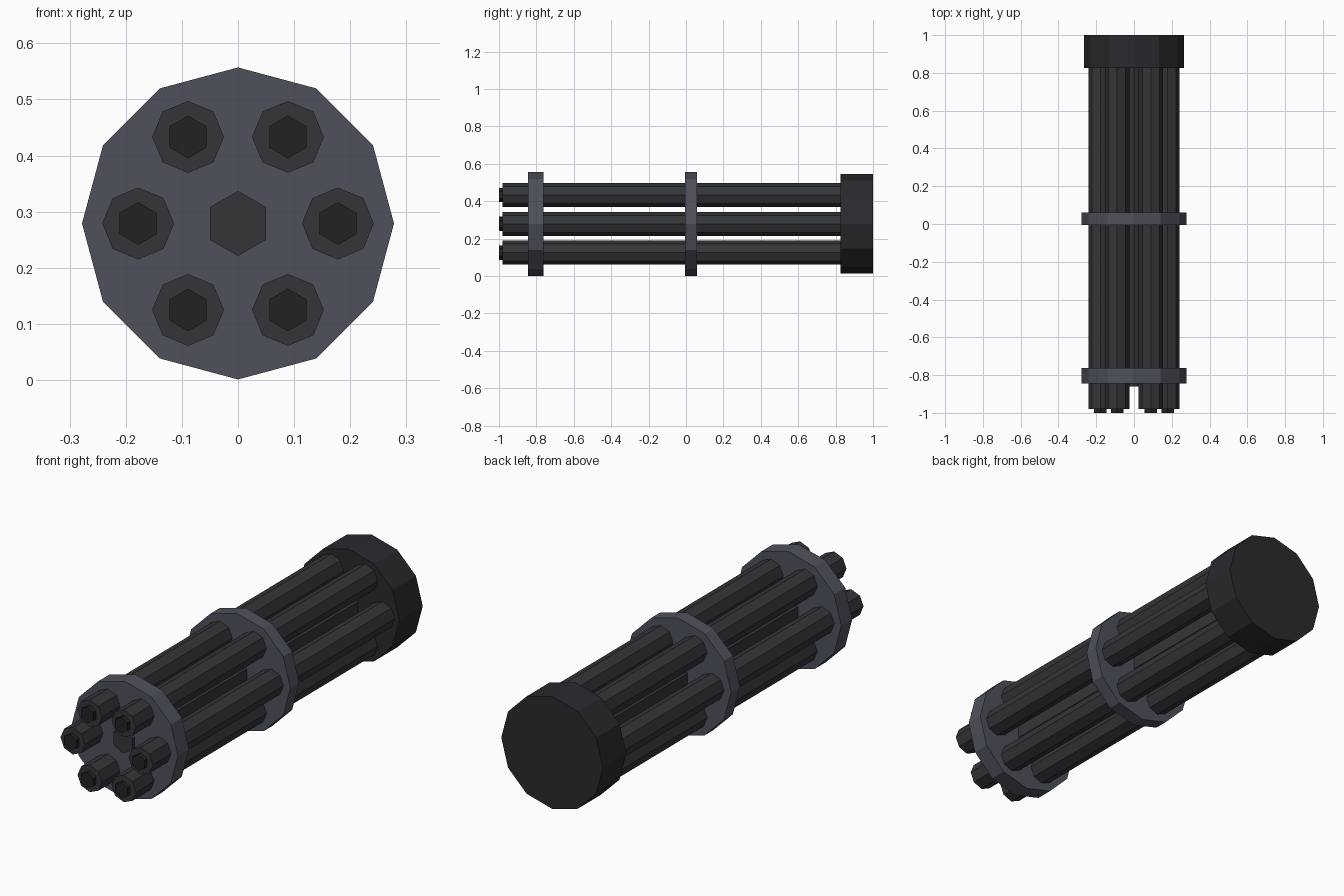
import bpy
import math

if "Cube" in bpy.data.objects:
    bpy.data.objects.remove(bpy.data.objects["Cube"])

CZ = 0.279  # height of the main axis


def material(name, r, g, b):
    m = bpy.data.materials.new(name)
    m.diffuse_color = (r, g, b, 1)
    m.use_nodes = True
    m.node_tree.nodes["Principled BSDF"].inputs["Base Color"].default_value = m.diffuse_color
    return m


STEEL = material("steel", 0.075, 0.083, 0.105)
GUNMETAL = material("gunmetal", 0.033, 0.036, 0.039)
DARK = material("dark_metal", 0.022, 0.023, 0.027)
BORE = material("bore_black", 0.016, 0.015, 0.018)


def prism(name, sides, radius, y0, y1, mat, x=0.0, z=CZ, turn=0.0):
    """Flat-sided cylinder along y; turn rotates its corners about y."""
    bpy.ops.mesh.primitive_cylinder_add(
        vertices=sides, radius=radius, depth=y1 - y0,
        location=(x, (y0 + y1) / 2, z), rotation=(math.pi / 2, turn, 0))
    ob = bpy.context.object
    ob.name = name
    ob.rotation_euler = (math.pi / 2, 0, 0)
    ob.data.materials.append(mat)
    return ob


# Clamp discs and rear housing
prism("front_disc", 12, 0.278, -0.845, -0.763, STEEL)
prism("middle_disc", 12, 0.278, -0.006, 0.06, STEEL)
prism("rear_housing", 12, 0.266, 0.826, 1.0, DARK)

# Central shaft
prism("central_shaft", 6, 0.058, -0.86, 0.84, GUNMETAL)

# Ring of six barrels with protruding inner tubes
for i in range(6):
    a = math.radians(60 * i)
    x, z = 0.178 * math.cos(a), CZ + 0.178 * math.sin(a)
    prism(f"barrel_{i + 1}", 8, 0.064, -0.98, 0.84, GUNMETAL, x, z)
    prism(f"muzzle_{i + 1}", 6, 0.038, -1.0, -0.9, BORE, x, z)
